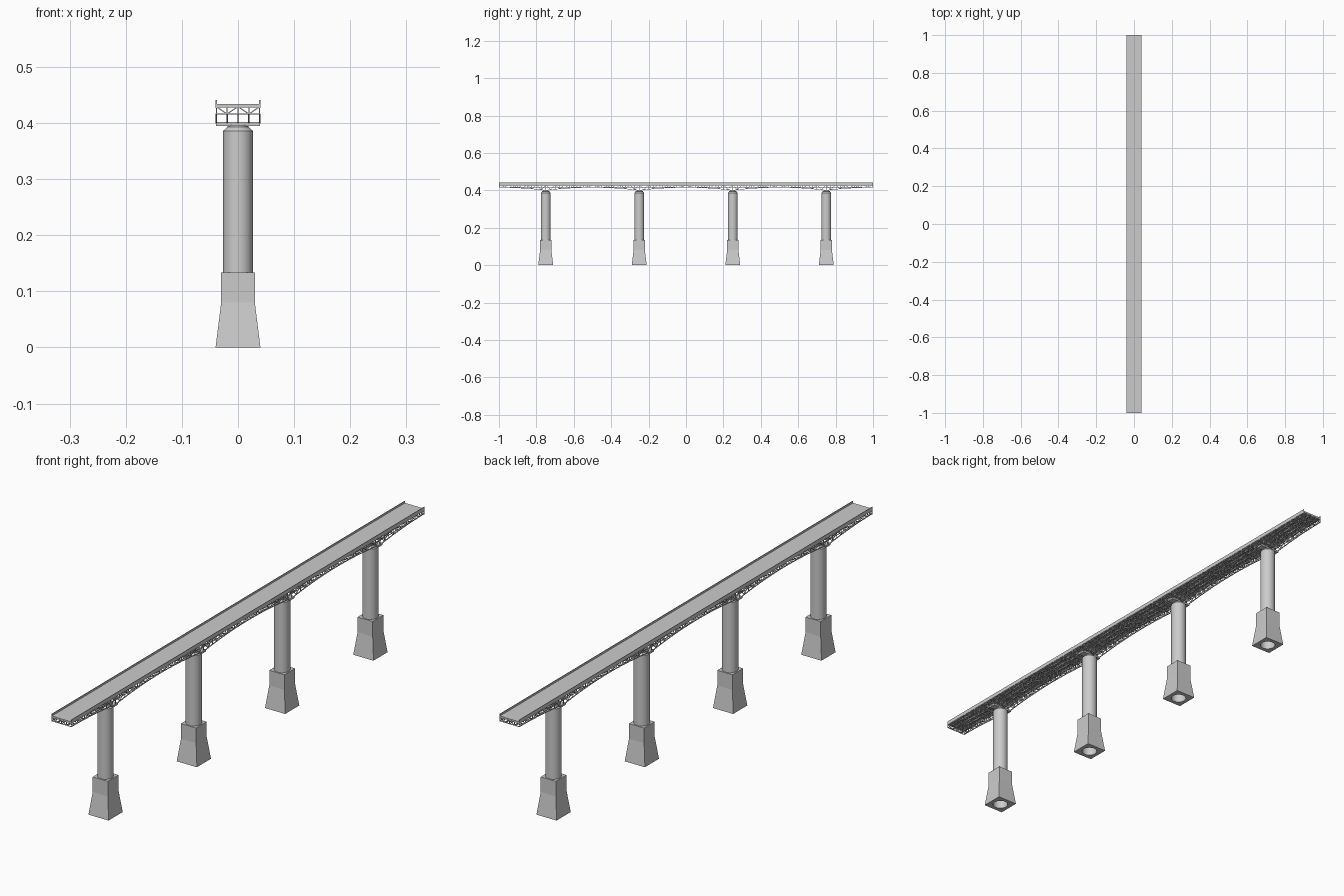
import bpy, bmesh, math
from mathutils import Vector

if "Cube" in bpy.data.objects:
    bpy.data.objects.remove(bpy.data.objects["Cube"])

PIERS = (-0.75, -0.25, 0.25, 0.75)
TRUSS_X = [-0.0385 + i * 0.01925 for i in range(5)]
PANELS = 80
STEP = 2 / PANELS
TOP, MID = 0.429, 0.416


def finish(name, bm):
    bmesh.ops.recalc_face_normals(bm, faces=bm.faces)
    me = bpy.data.meshes.new(name)
    bm.to_mesh(me)
    bm.free()
    ob = bpy.data.objects.new(name, me)
    bpy.context.collection.objects.link(ob)
    return ob


def bar(bm, a, b, t):
    """Square bar of thickness t from a to b."""
    a, b = Vector(a), Vector(b)
    d = (b - a).normalized()
    ref = Vector((1, 0, 0)) if abs(d.x) < 0.5 else Vector((0, 0, 1))
    u = d.cross(ref).normalized() * t / 2
    v = d.cross(u).normalized() * t / 2
    ends = [[bm.verts.new(p + s) for s in (u + v, u - v, -u - v, v - u)] for p in (a, b)]
    for i in range(4):
        j = (i + 1) % 4
        bm.faces.new((ends[0][i], ends[0][j], ends[1][j], ends[1][i]))
    bm.faces.new(ends[0])
    bm.faces.new(ends[1])


def box(name, lo, hi):
    bm = bmesh.new()
    bmesh.ops.create_cube(bm, size=1)
    for v in bm.verts:
        v.co = [l + (c + 0.5) * (h - l) for l, h, c in zip(lo, hi, v.co)]
    return finish(name, bm)


def arch(y):
    """Underside height: deepest at the piers, shallow at mid-span."""
    off = (y + 1) % 0.5
    d = min(off, 0.5 - off) / 0.25
    return MID - 0.016 * d * d


def ring(bm, pts):
    return [bm.verts.new(p) for p in pts]


def bridge_rings(bm, r0, r1):
    n = len(r0)
    for i in range(n):
        j = (i + 1) % n
        bm.faces.new((r0[i], r0[j], r1[j], r1[i]))


def circle(r, z, y, n=32):
    return [(r * math.cos(2 * math.pi * i / n), y + r * math.sin(2 * math.pi * i / n), z)
            for i in range(n)]


def square(h, z, y, n=32):
    """Square outline sampled at the same angles as circle()."""
    pts = []
    for x, cy, _ in circle(1, 0, 0, n):
        k = h / max(abs(x), abs(cy))
        pts.append((x * k, y + cy * k, z))
    return pts


# Road deck and solid parapets
box("road_deck", (-0.0395, -1, 0.428), (0.0395, 1, 0.434))
for side, x in (("left", -0.0388), ("right", 0.0388)):
    box("parapet_" + side, (x - 0.001, -1, 0.427), (x + 0.001, 1, 0.441))

# Longitudinal trusses with arched lower chords
bm = bmesh.new()
ys = [-1 + 0.001 + (2 - 0.002) * i / PANELS for i in range(PANELS + 1)]
for x in TRUSS_X:
    bar(bm, (x, -1, MID), (x, 1, MID), 0.0018)
    for i, y in enumerate(ys):
        bar(bm, (x, y, arch(y)), (x, y, TOP), 0.0018)
        if i < PANELS:
            y2 = ys[i + 1]
            bar(bm, (x, y, arch(y)), (x, y2, arch(y2)), 0.0025)
            if i % 2:
                bar(bm, (x, y, arch(y)), (x, y2, TOP), 0.0018)
            else:
                bar(bm, (x, y, TOP), (x, y2, arch(y2)), 0.0018)
finish("side_trusses", bm)

# Cross frames and horizontal wind bracing
bm = bmesh.new()
for i, y in enumerate(ys):
    bar(bm, (TRUSS_X[0], y, MID), (TRUSS_X[4], y, MID), 0.002)
    for k in range(4):
        xa, xb = TRUSS_X[k], TRUSS_X[k + 1]
        za, zb = (TOP, MID) if k % 2 == 0 else (MID, TOP)
        bar(bm, (xa, y, za), (xb, y, zb), 0.0018)
        if i < PANELS:
            y0, y1 = (y, ys[i + 1]) if (i + k) % 2 else (ys[i + 1], y)
            bar(bm, (xa, y0, MID), (xb, y1, MID), 0.0016)
finish("cross_bracing", bm)

# Piers
for n, y in enumerate(PIERS, 1):
    # bearing beam under the trusses
    box(f"bearing_beam_{n}", (-0.0395, y - 0.013, 0.395), (0.0395, y + 0.013, 0.402))

    # round column running through the base, open underneath
    bm = bmesh.new()
    prof = [(0.0265, 0), (0.0265, 0.386), (0.019, 0.393), (0.019, 0.396)]
    rings = [ring(bm, circle(r, z, y)) for r, z in prof]
    for a, b in zip(rings, rings[1:]):
        bridge_rings(bm, a, b)
    bm.faces.new(rings[-1])
    col = finish(f"column_{n}", bm)
    bpy.ops.object.select_all(action='DESELECT')
    col.select_set(True)
    bpy.context.view_layer.objects.active = col
    bpy.ops.object.shade_smooth_by_angle(angle=math.radians(30))

    # flared square base with a round opening
    bm = bmesh.new()
    loops = [circle(0.0265, 0, y), square(0.04, 0, y), square(0.03, 0.08, y),
             square(0.03, 0.134, y), circle(0.0265, 0.134, y)]
    rings = [ring(bm, p) for p in loops]
    for a, b in zip(rings, rings[1:]):
        bridge_rings(bm, a, b)
    finish(f"pier_base_{n}", bm)
